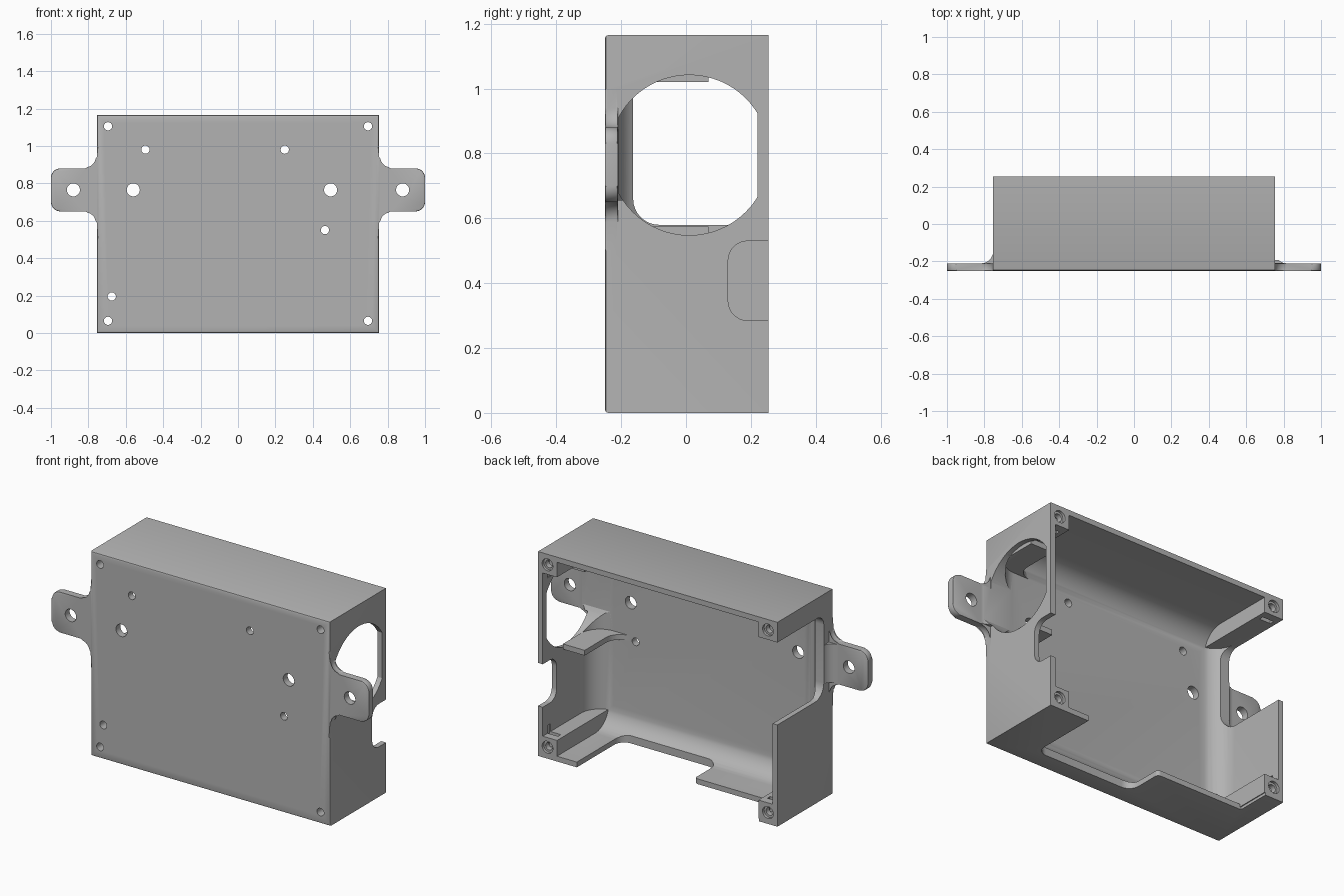
import bpy, bmesh, math
from mathutils import Vector

if "Cube" in bpy.data.objects:
    bpy.data.objects.remove(bpy.data.objects["Cube"], do_unlink=True)

gray = bpy.data.materials.new("matte_gray")
gray.use_nodes = True
color = (0.45, 0.45, 0.45, 1)
gray.diffuse_color = color
gray.node_tree.nodes["Principled BSDF"].inputs["Base Color"].default_value = color


def finish(bm, name):
    bmesh.ops.recalc_face_normals(bm, faces=bm.faces)
    mesh = bpy.data.meshes.new(name)
    bm.to_mesh(mesh)
    bm.free()
    mesh.materials.append(gray)
    obj = bpy.data.objects.new(name, mesh)
    bpy.context.collection.objects.link(obj)
    return obj


def outline(corners, steps=8):
    """Round each (u, v, radius) corner of a polygon."""
    result = []
    for i, (u, v, r) in enumerate(corners):
        p = Vector((u, v))
        if r == 0:
            result.append(p)
            continue
        a = (Vector(corners[i - 1][:2]) - p).normalized()
        b = (Vector(corners[(i + 1) % len(corners)][:2]) - p).normalized()
        for k in range(steps + 1):
            t = math.pi / 2 * k / steps
            result.append(p + r * (a * (1 - math.sin(t)) + b * (1 - math.cos(t))))
    return result


def prism(name, corners, axis, lo, hi, bevel=0):
    """Extrude a rounded outline along an axis."""
    place = {"x": lambda p, d: (d, p[0], p[1]),
             "y": lambda p, d: (p[0], d, p[1]),
             "z": lambda p, d: (p[0], p[1], d)}[axis]
    pts = outline(corners)
    bm = bmesh.new()
    ends = [[bm.verts.new(place(p, d)) for p in pts] for d in (lo, hi)]
    caps = [bm.faces.new(e) for e in ends]
    n = len(pts)
    for i in range(n):
        j = (i + 1) % n
        bm.faces.new((ends[0][i], ends[0][j], ends[1][j], ends[1][i]))
    if bevel:
        edges = list({e for c in caps for e in c.edges})
        bmesh.ops.bevel(bm, geom=edges, offset=bevel, segments=2, profile=0.5, affect="EDGES")
    return finish(bm, name)


def box(name, x, y, z, front_bevel=0, segments=1):
    """Box from ranges; optionally round the edges of the front face."""
    bm = bmesh.new()
    bmesh.ops.create_cube(bm, size=1)
    for v in bm.verts:
        v.co = [r[0] if c < 0 else r[1] for c, r in zip(v.co, (x, y, z))]
    if front_bevel:
        edges = [e for e in bm.edges if all(v.co.y < y[0] + 1e-5 for v in e.verts)]
        bmesh.ops.bevel(bm, geom=edges, offset=front_bevel, segments=segments,
                        profile=0.5, affect="EDGES")
    return finish(bm, name)


def disc(name, u, v, r, axis, lo, hi, steps=32):
    ring = [(u + r * math.cos(math.tau * i / steps),
             v + r * math.sin(math.tau * i / steps), 0) for i in range(steps)]
    return prism(name, ring, axis, lo, hi)


def combine(target, tool, operation):
    mod = target.modifiers.new("combine", "BOOLEAN")
    mod.operation, mod.solver, mod.object = operation, "EXACT", tool
    bpy.context.view_layer.objects.active = target
    bpy.ops.object.modifier_apply(modifier=mod.name)
    bpy.data.objects.remove(tool, do_unlink=True)


def add(tool):
    combine(body, tool, "UNION")


def cut(tool):
    combine(body, tool, "DIFFERENCE")


W, H, FRONT, BACK, FLOOR, MID = 0.755, 1.165, -0.25, 0.255, -0.21, 0.765

# Outer shell
body = box("enclosure", (-W, W), (FRONT, BACK), (0, H), 0.01, 2)

# Mounting ears with flared roots and a fillet against the side wall
for s in (-1, 1):
    root, flare, tip = s * 0.74, s * W, s
    add(prism("ear", [(root, 0.5, 0), (flare, 0.5, 0), (flare, 0.65, 0.06),
                      (tip, 0.65, 0.05), (tip, 0.88, 0.05), (flare, 0.88, 0.06),
                      (flare, 1.0, 0), (root, 1.0, 0)], "y", FRONT, FLOOR, 0.006))
    add(prism("ear_fillet", [(s * 0.735, -0.23, 0), (s * 0.82, -0.23, 0), (s * 0.82, FLOOR, 0),
                             (flare, FLOOR, 0.06), (flare, -0.14, 0), (s * 0.735, -0.14, 0)],
              "z", 0.655, 0.875))

# Hollow with coved edges along the front panel
cut(box("hollow", (-0.725, 0.725), (FLOOR, 0.4), (0.03, H - 0.03), 0.12, 8))

# Large round opening in the left wall, clipped by a rim
port = disc("round_opening", 0.01, 0.795, 0.247, "x", 0.6, 0.9, 64)
combine(port, box("clip", (0.5, 1), (FLOOR + 0.002, 0.22), (0.4, 1.2)), "INTERSECT")
cut(port)

# Rounded cable notch in the left wall
cut(prism("cable_notch", [(0.4, 0.285, 0), (0.4, 0.53, 0), (0.13, 0.53, 0.06),
                          (0.13, 0.285, 0.06)], "x", 0.65, 0.9))

# Wide opening in the right wall
cut(prism("side_opening", [(0.4, 0.58, 0), (0.4, 1.05, 0), (-0.163, 1.05, 0.06),
                           (-0.163, 0.58, 0.08)], "x", -0.9, -0.6))

# Stepped opening in the bottom wall
cut(prism("bottom_opening", [(0.51, 0.4, 0), (0.51, -0.145, 0.06), (-0.1, -0.145, 0.06),
                             (-0.1, 0.065, 0.02), (-0.64, 0.065, 0), (-0.64, 0.4, 0)],
          "z", -0.1, 0.05))

# Corner posts with screw holes and nut slots
for s in (-1, 1):
    for z, d in ((0.065, 1), (H - 0.06, -1)):
        xs = sorted((s * 0.635, s * 0.74))
        zs = sorted((z + d * 0.055, z - d * 0.05))
        add(box("post", xs, (-0.23, BACK), zs))
        cut(disc("screw_hole", s * 0.695, z, 0.022, "y", -0.4, 0.4, 24))
        cut(disc("screw_recess", s * 0.695, z, 0.034, "y", BACK - 0.015, 0.4, 24))
        cut(box("nut_slot", (s * 0.695 - 0.035, s * 0.695 + 0.035), (0.185, 0.21),
                sorted((z - d * 0.03, z + d * 0.1))))

# Two support shelves beside the round opening
for z in (0.545, 1.02):
    add(prism("shelf", [(0.727, 0.07, 0), (0.59, 0.07, 0), (0.59, FLOOR, 0.09),
                        (0.48, FLOOR, 0), (0.48, -0.225, 0), (0.727, -0.225, 0)],
              "z", z, z + 0.03))

# Holes through the front panel and ears
for x in (-0.88, -0.56, 0.495, 0.88):
    cut(disc("large_hole", x, MID, 0.035, "y", -0.4, -0.12))
for x, z in ((-0.495, 0.98), (0.25, 0.98), (0.465, 0.55), (-0.675, 0.195)):
    cut(disc("small_hole", x, z, 0.022, "y", -0.4, -0.1, 24))

bpy.ops.object.select_all(action="DESELECT")
body.select_set(True)
bpy.context.view_layer.objects.active = body
bpy.ops.object.shade_smooth_by_angle(angle=math.radians(30))
